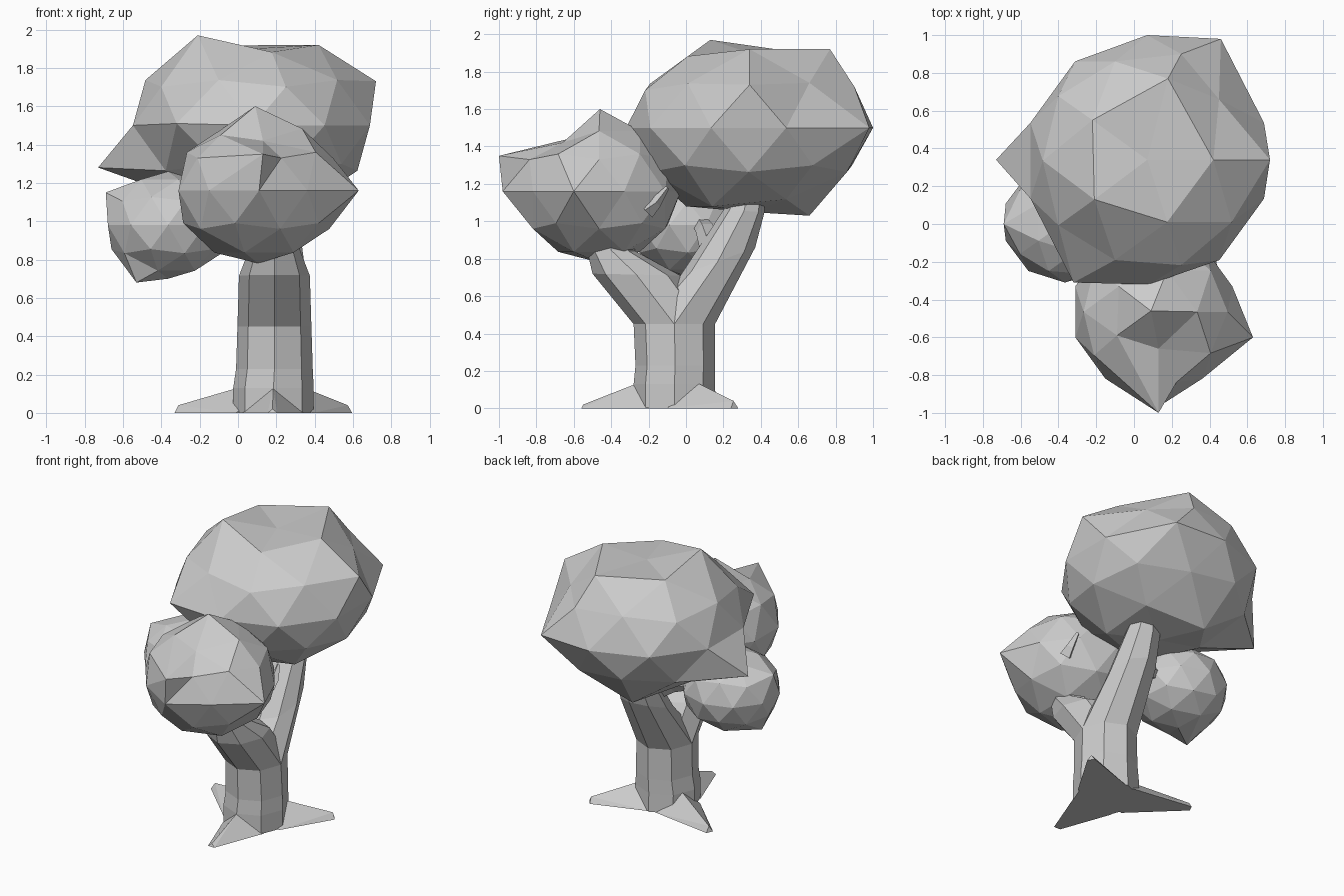
import bpy, bmesh
from math import sin, cos, radians, sqrt
from mathutils import Vector

if "Cube" in bpy.data.objects:
    bpy.data.objects.remove(bpy.data.objects["Cube"])


def finish(name, bm):
    bmesh.ops.recalc_face_normals(bm, faces=bm.faces)
    me = bpy.data.meshes.new(name)
    bm.to_mesh(me)
    bm.free()
    ob = bpy.data.objects.new(name, me)
    bpy.context.collection.objects.link(ob)
    return ob


def bridge(name, bm, loops):
    """Skin a stack of equal vertex loops and cap both ends."""
    n = len(loops[0])
    for lo, hi in zip(loops, loops[1:]):
        for i in range(n):
            j = (i + 1) % n
            bm.faces.new((lo[i], lo[j], hi[j], hi[i]))
    bm.faces.new(loops[0])
    bm.faces.new(loops[-1])
    return finish(name, bm)


def clump(name, centre, radii, pulls):
    """Faceted leaf ball; pulls = (azimuth, unit height, target point)."""
    bm = bmesh.new()
    bmesh.ops.create_icosphere(bm, subdivisions=2, radius=1)
    picked = []
    for az, h, target in pulls:
        r = sqrt(max(0, 1 - h * h))
        d = Vector((r * cos(radians(az)), r * sin(radians(az)), h))
        picked.append((min(bm.verts, key=lambda v: (v.co - d).length), target))
    for v in bm.verts:
        v.co = Vector([c + r * p for c, r, p in zip(centre, radii, v.co)])
    for v, target in picked:
        v.co = target
    return finish(name, bm)


def tube(name, rings):
    """Eight-sided limb; ring = (front yz, back yz, centre x, half width)."""
    bm = bmesh.new()
    loops = []
    for (fy, fz), (by, bz), cx, hw in rings:
        loop = []
        for i in range(8):
            a = radians(45 * i)
            t = (1 + sin(a)) / 2
            loop.append(bm.verts.new((cx + hw * cos(a), fy + (by - fy) * t, fz + (bz - fz) * t)))
        loops.append(loop)
    return bridge(name, bm, loops)


def limb(name, pts, r0, r1, sides=6):
    """Small round limb along a path of points."""
    bm = bmesh.new()
    loops = []
    for k, p in enumerate(pts):
        d = (Vector(pts[min(k + 1, len(pts) - 1)]) - Vector(pts[max(k - 1, 0)])).normalized()
        q = d.to_track_quat('Z', 'Y')
        r = r0 + (r1 - r0) * k / (len(pts) - 1)
        angles = [radians(360 / sides * i) for i in range(sides)]
        loops.append([bm.verts.new(Vector(p) + q @ Vector((r * cos(a), r * sin(a), 0)))
                      for a in angles])
    return bridge(name, bm, loops)


# Trunk and the two large forked limbs
fork = ((-0.28, 0.45), (0.155, 0.45), 0.19, 0.193)
tube("trunk", [((-0.28, 0.0), (0.16, 0.0), 0.185, 0.21),
               ((-0.28, 0.13), (0.155, 0.13), 0.185, 0.21),
               ((-0.27, 0.23), (0.155, 0.23), 0.19, 0.20), fork])
tube("front_branch", [fork, ((-0.50, 0.72), (-0.03, 0.71), 0.19, 0.185),
                      ((-0.53, 0.85), (-0.27, 0.84), 0.19, 0.135),
                      ((-0.52, 0.90), (-0.30, 0.93), 0.19, 0.12)])
tube("back_branch", [fork, ((-0.03, 0.71), (0.37, 0.86), 0.19, 0.155),
                     ((0.20, 1.06), (0.42, 1.05), 0.19, 0.12),
                     ((0.23, 1.12), (0.42, 1.12), 0.19, 0.10)])

# Thin side branch into the left clump, and a stray twig
limb("left_branch", [(0.17, 0.14, 0.86), (0.02, 0.11, 0.94), (-0.2, 0.07, 1.0)], 0.07, 0.045)
limb("twig", [(0.39, -0.21, 1.06), (0.40, -0.16, 1.10), (0.39, -0.10, 1.18)], 0.05, 0.012, 4)

# Three wedge roots
c = Vector((0.185, -0.06, 0))
for name, tip, top in (("front_root", (0.18, -0.56), 0.02),
                       ("left_root", (-0.32, 0.19), 0.04),
                       ("right_root", (0.58, 0.26), 0.04)):
    t = Vector((tip[0], tip[1], 0))
    d = (t - c).normalized()
    s = Vector((-d.y, d.x, 0))
    bm = bmesh.new()
    for p in (c + d * 0.14 + s * 0.16, c + d * 0.14 - s * 0.16,
              c + d * 0.21 + Vector((0, 0, 0.13)), c + Vector((0, 0, 0.13)), c,
              t + s * 0.025, t - s * 0.025,
              t - d * 0.01 + Vector((0, 0, top))):
        bm.verts.new(p)
    bmesh.ops.convex_hull(bm, input=bm.verts)
    finish(name, bm)

# Leaf clumps
clump("main_canopy", (0.07, 0.335, 1.5), (0.65, 0.65, 0.45), [
    (0, 1, (0.07, 0.34, 1.90)),
    (-144, 0.85, (-0.21, 0.13, 1.97)),
    (144, 0.85, (-0.22, 0.55, 1.91)),
    (0, 0.85, (0.42, 0.34, 1.92)),
    (72, 0.85, (0.18, 0.77, 1.92)),
    (36, 0.526, (0.45, 0.66, 1.74)),
    (54, 0, (0.46, 0.98, 1.5)),
    (90, 0, (0.07, 1.0, 1.5)),
    (-126, 0, (-0.32, -0.31, 1.51)),
    (-90, 0, (0.08, -0.32, 1.5)),
    (0, 0.447, (0.72, 0.34, 1.73)),
    (72, 0.447, (0.25, 0.90, 1.72)),
    (180, -0.447, (-0.73, 0.34, 1.28)),
    (108, -0.85, (-0.04, 0.66, 1.03)),
    (-108, -0.85, (-0.04, 0.0, 1.08)),
    (-36, -0.85, (0.35, 0.14, 1.08)),
])
clump("front_clump", (0.105, -0.465, 1.16), (0.437, 0.437, 0.38), [
    (0, 1, (0.09, -0.46, 1.60)),
    (-108, 0.526, (0.13, -1.0, 1.35)),
    (-90, 0, (0.11, -0.98, 1.16)),
    (-18, 0, (0.63, -0.6, 1.16)),
    (-72, 0.85, (0.13, -0.66, 1.42)),
    (-144, 0.85, (-0.09, -0.59, 1.45)),
])
clump("left_clump", (-0.365, 0.01, 0.98), (0.33, 0.32, 0.28), [
    (180, 0.526, (-0.69, 0.0, 1.15)),
    (-144, -0.85, (-0.53, -0.1, 0.68)),
])
